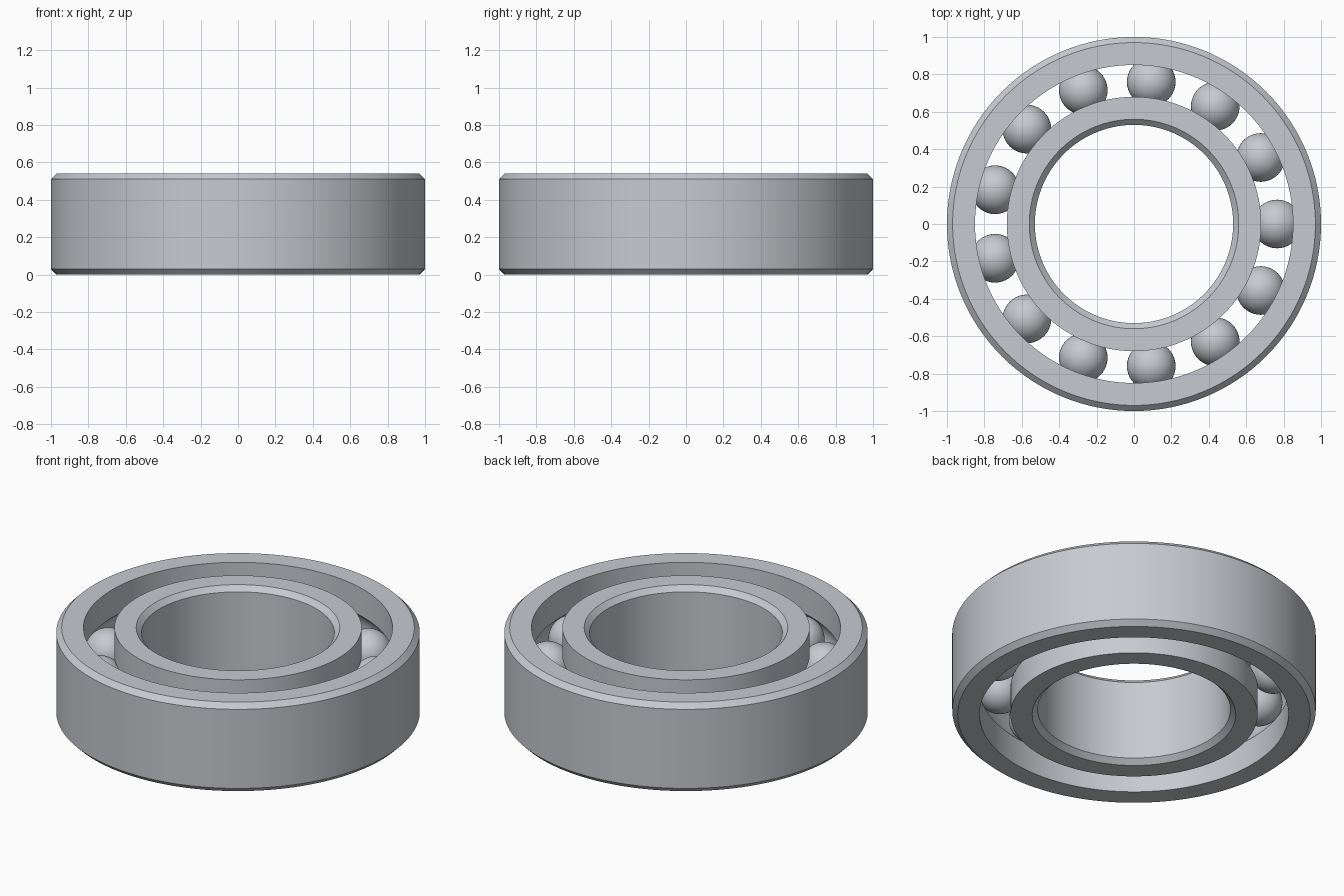
import bpy
import bmesh
from math import acos, cos, pi, radians, sin, tau
from mathutils import Matrix, Vector

HEIGHT = 0.54
MID = HEIGHT / 2
CHAMFER = 0.03
OUTER_R, OUTER_LIP = 1.0, 0.85
INNER_LIP, BORE_R = 0.68, 0.53
BALL_R, BALL_COUNT = 0.13, 13
PITCH_R = (OUTER_LIP + INNER_LIP) / 2
GROOVE_R = BALL_R + 0.002
SEGMENTS = 128

cube = bpy.data.objects.get("Cube")
if cube:
    bpy.data.objects.remove(cube, do_unlink=True)

# One steel colour for everything
steel = bpy.data.materials.new("steel grey")
steel.use_nodes = True
colour = (0.57, 0.59, 0.63, 1.0)
steel.diffuse_color = colour
steel.node_tree.nodes["Principled BSDF"].inputs["Base Color"].default_value = colour


def add_object(name, bm):
    mesh = bpy.data.meshes.new(name)
    bm.to_mesh(mesh)
    bm.free()
    mesh.materials.append(steel)
    obj = bpy.data.objects.new(name, mesh)
    bpy.context.collection.objects.link(obj)
    bpy.ops.object.select_all(action="DESELECT")
    obj.select_set(True)
    bpy.context.view_layer.objects.active = obj
    bpy.ops.object.shade_smooth_by_angle(angle=radians(25))
    return obj


def groove(lip, steps=14):
    """Ball track arc, from the lower lip to the upper lip of a ring."""
    side = 1 if lip > PITCH_R else -1
    half = acos(abs(lip - PITCH_R) / GROOVE_R)
    angles = [-half + 2 * half * i / steps for i in range(steps + 1)]
    return [(PITCH_R + side * GROOVE_R * cos(a), MID + GROOVE_R * sin(a)) for a in angles]


def ring(name, face_r, lip):
    """Revolve a ring with a chamfered face and a grooved face."""
    inset = face_r + (CHAMFER if face_r < lip else -CHAMFER)
    profile = [(lip, 0), *groove(lip), (lip, HEIGHT), (inset, HEIGHT),
               (face_r, HEIGHT - CHAMFER), (face_r, CHAMFER), (inset, 0)]
    bm = bmesh.new()
    verts = [bm.verts.new((r, 0, z)) for r, z in profile]
    edges = [bm.edges.new((v, verts[i - 1])) for i, v in enumerate(verts)]
    bmesh.ops.spin(bm, geom=verts + edges, cent=(0, 0, 0), axis=(0, 0, 1),
                   angle=tau, steps=SEGMENTS)
    bmesh.ops.remove_doubles(bm, verts=bm.verts[:], dist=0.0001)
    bmesh.ops.recalc_face_normals(bm, faces=bm.faces[:])
    return add_object(name, bm)


ring("outer_ring", OUTER_R, OUTER_LIP)
ring("inner_ring", BORE_R, INNER_LIP)

# Balls evenly spaced around the track
for i in range(BALL_COUNT):
    angle = tau * i / BALL_COUNT
    centre = Vector((PITCH_R * cos(angle), PITCH_R * sin(angle), MID))
    bm = bmesh.new()
    bmesh.ops.create_uvsphere(bm, u_segments=40, v_segments=24, radius=BALL_R,
                              matrix=Matrix.Translation(centre))
    add_object(f"ball_{i + 1}", bm)
